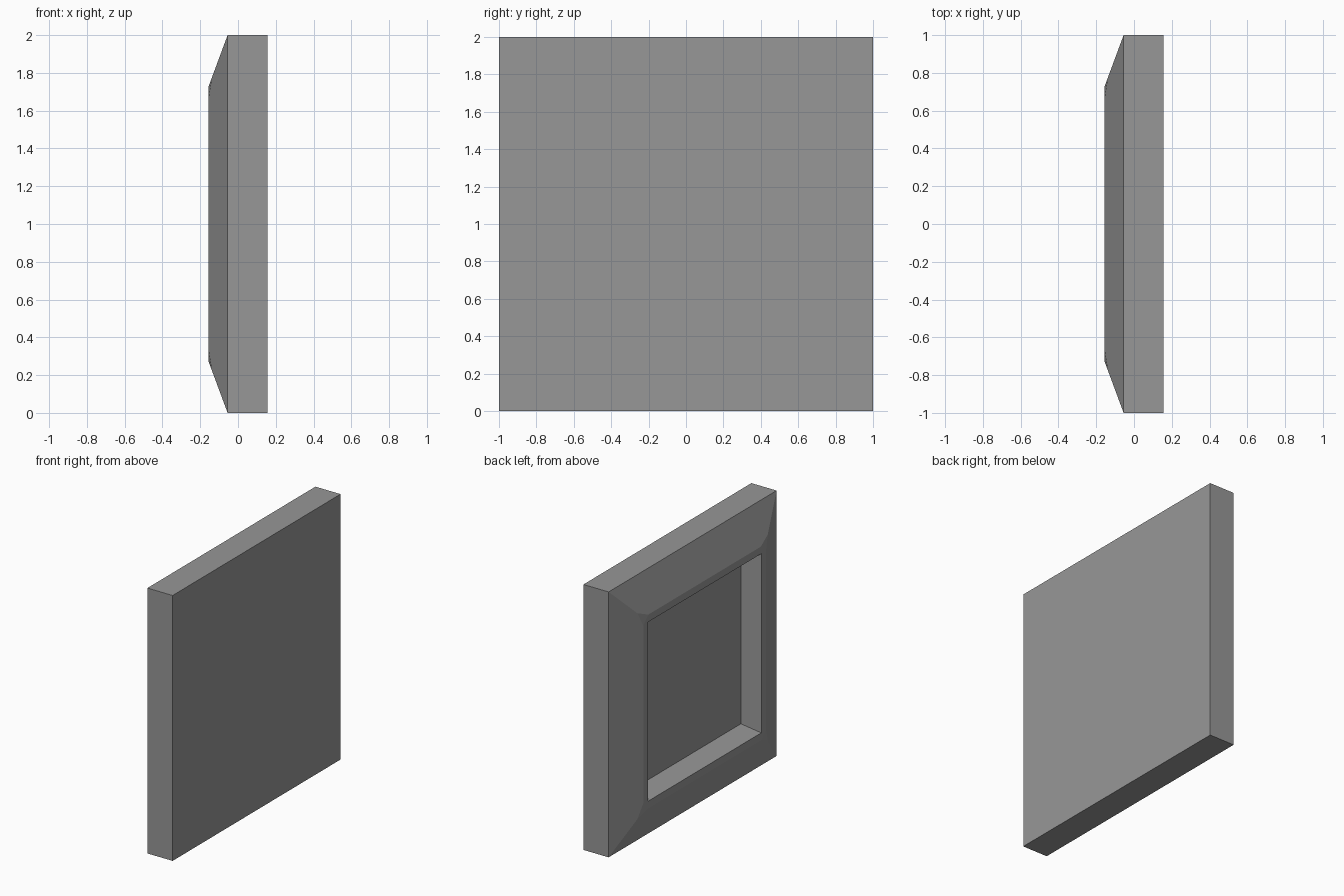
import bpy, bmesh

cube = bpy.data.objects.get("Cube")
if cube:
    bpy.data.objects.remove(cube, do_unlink=True)

grey = bpy.data.materials.new("plain grey")
grey.use_nodes = True
colour = (0.31, 0.31, 0.31, 1)
grey.diffuse_color = colour
grey.node_tree.nodes["Principled BSDF"].inputs["Base Color"].default_value = colour

BACK, SHOULDER, RIDGE, RIM, FLOOR = 0.155, -0.055, -0.138, -0.155, -0.022
bm = bmesh.new()


def ring(x, half, cut=0):
    """Square loop facing -x, as four corners that may be cut off."""
    corners = []
    for sy, sz in ((1, 1), (-1, 1), (-1, -1), (1, -1)):
        points = [(half, half)]
        if cut:
            points = [(half, half - cut), (half - cut, half)]
        if sy != sz:
            points.reverse()
        corners.append([bm.verts.new((x, sy * y, 1 + sz * z)) for y, z in points])
    return corners


def bridge(a, b):
    """Join two loops: one quad per side, a triangle at each cut corner."""
    for i in range(4):
        j = (i + 1) % 4
        bm.faces.new((a[i][-1], a[j][0], b[j][0], b[i][-1]))
        if len(a[i]) + len(b[i]) > 2:
            bm.faces.new(a[i] + b[i])


# Slab sides, sloped border with cut corners, flat rim and tapered recess
loops = [ring(BACK, 1), ring(SHOULDER, 1), ring(RIDGE, 0.776),
         ring(RIM, 0.73, 0.06), ring(RIM, 0.675), ring(FLOOR, 0.622)]
for outer, inner in zip(loops, loops[1:]):
    bridge(outer, inner)

# Flat back and recess floor
for loop in (loops[0], loops[-1]):
    bm.faces.new([corner[0] for corner in loop])

bmesh.ops.recalc_face_normals(bm, faces=bm.faces)
mesh = bpy.data.meshes.new("recessed_panel")
bm.to_mesh(mesh)
bm.free()
mesh.materials.append(grey)
panel = bpy.data.objects.new("recessed_panel", mesh)
bpy.context.collection.objects.link(panel)
